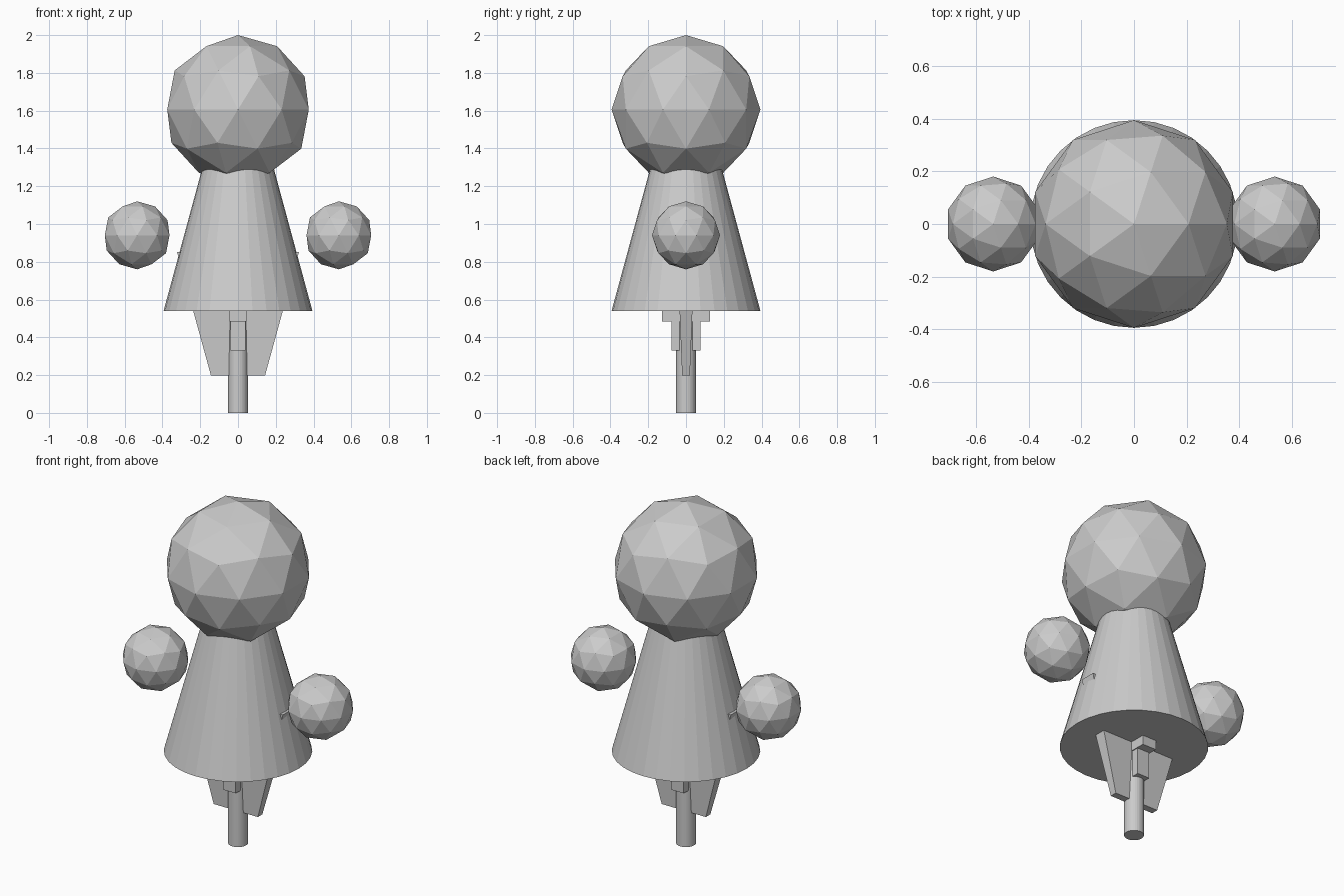
import bpy
from math import radians

if "Cube" in bpy.data.objects:
    bpy.data.objects.remove(bpy.data.objects["Cube"])


def ball(name, radius, loc):
    bpy.ops.mesh.primitive_ico_sphere_add(subdivisions=2, radius=radius, location=loc)
    bpy.context.object.name = name


def tapered(name, sides, r_low, r_high, z_low, z_high):
    bpy.ops.mesh.primitive_cone_add(vertices=sides, radius1=r_low, radius2=r_high,
                                    depth=z_high - z_low,
                                    location=(0, 0, (z_low + z_high) / 2))
    bpy.context.object.name = name
    return bpy.context.object


def box(name, half_x, half_y, z_low, z_high):
    bpy.ops.mesh.primitive_cube_add(size=2, location=(0, 0, (z_low + z_high) / 2))
    ob = bpy.context.object
    ob.name = name
    ob.scale = (half_x, half_y, (z_high - z_low) / 2)


# Head and floating hands
ball("head", 0.394, (0, 0, 1.606))
for side, x in (("left", -0.534), ("right", 0.534)):
    ball(side + "_hand", 0.18, (x, 0, 0.94))

# Cone body, its top buried in the head
tapered("body", 32, 0.394, 0.158, 0.54, 1.41)

# Round peg below the body
tapered("peg", 32, 0.053, 0.053, 0.0, 0.75)

# Thin tapered fin whose upper corners poke through the body
root2 = 2 ** 0.5
fin = tapered("fin", 4, 0.143 * root2, 0.323 * root2, 0.197, 0.853)
fin.rotation_euler.z = radians(45)
bpy.ops.object.transform_apply(location=False, rotation=True, scale=False)
fin.scale.y = 1 / 7

# Stepped blocks around the peg
box("lower_block", 0.04, 0.078, 0.33, 0.60)
box("upper_block", 0.045, 0.127, 0.485, 0.65)
